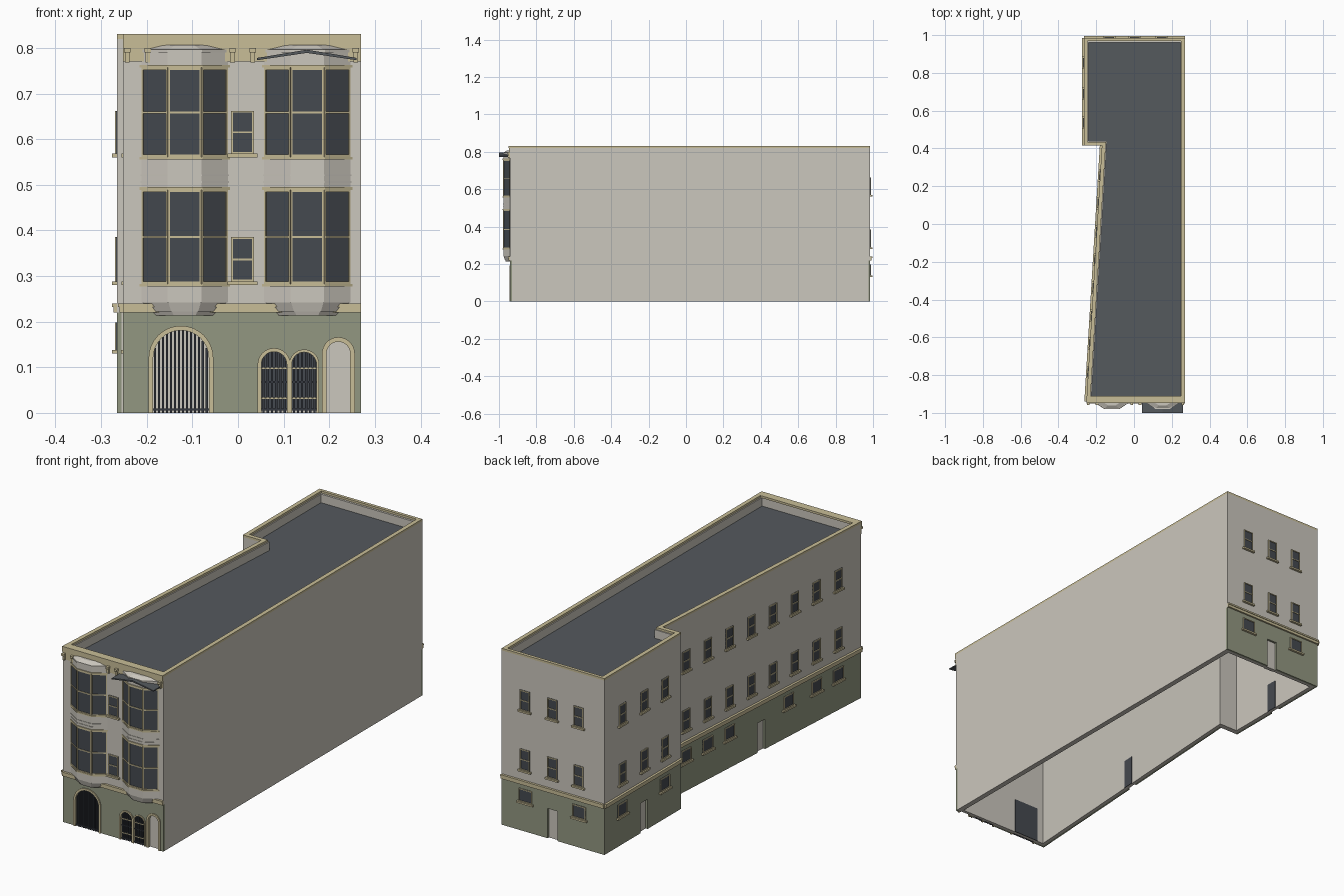
import bpy, bmesh, math
from mathutils import Vector
from mathutils.geometry import intersect_line_line

start_cube = bpy.data.objects.get("Cube")
if start_cube:
    bpy.data.objects.remove(start_cube, do_unlink=True)


def material(name, rgb):
    m = bpy.data.materials.new(name)
    m.use_nodes = True
    m.diffuse_color = (*rgb, 1)
    m.node_tree.nodes["Principled BSDF"].inputs["Base Color"].default_value = (*rgb, 1)
    return m


STONE = material("pale_stone", (0.60, 0.57, 0.51))
GREEN = material("sage_green", (0.29, 0.31, 0.22))
CREAM = material("cream_trim", (0.58, 0.51, 0.31))
ROOF = material("slate_roof", (0.09, 0.10, 0.11))
GLASS = material("dark_glass", (0.06, 0.068, 0.08))
IRON = material("dark_iron", (0.035, 0.04, 0.05))

parts = {}


def prism(name, mat, bottom, top):
    """Add a closed solid between two matching outlines to a named part."""
    bm = parts.setdefault((name, mat), bmesh.new())
    lo = [bm.verts.new(p) for p in bottom]
    hi = [bm.verts.new(p) for p in top]
    bm.faces.new(lo[::-1])
    bm.faces.new(hi)
    for i in range(len(lo)):
        j = (i + 1) % len(lo)
        bm.faces.new((lo[i], lo[j], hi[j], hi[i]))


def column(name, mat, outline, z0, z1, outline_top=None):
    prism(name, mat, [(p[0], p[1], z0) for p in outline],
          [(p[0], p[1], z1) for p in outline_top or outline])


class Wall:
    """Wall plane from p to q: u runs along it, d points outwards."""
    def __init__(self, p, q):
        self.p, self.t = Vector(p), Vector(q) - Vector(p)
        self.length = self.t.length
        self.t.normalize()
        self.n = Vector((self.t.y, -self.t.x))

    def at(self, u, d, z):
        v = self.p + self.t * u + self.n * d
        return (v.x, v.y, z)

    def shape(self, name, mat, uz, d0, d1):
        prism(name, mat, [self.at(u, d0, z) for u, z in uz],
              [self.at(u, d1, z) for u, z in uz])

    def box(self, name, mat, u0, u1, z0, z1, d0, d1):
        self.shape(name, mat, [(u0, z0), (u1, z0), (u1, z1), (u0, z1)], d0, d1)

    def window(self, name, u, z0, z1, w, rail=True):
        a, b, f = u - w / 2, u + w / 2, 0.004
        self.box(name + "_glass", GLASS, a, b, z0, z1, 0, 0.002)
        for x in (a, b - f):
            self.box(name + "_frames", CREAM, x, x + f, z0, z1, 0, 0.005)
        rails = [z0, z1 - f] + ([(z0 + z1 - f) / 2] if rail else [])
        for z in rails:
            self.box(name + "_frames", CREAM, a, b, z, z + f, 0, 0.005)
        self.box(name + "_sills", CREAM, a - 0.008, b + 0.008, z0 - 0.008, z0, 0, 0.011)


# Footprint with a tapered side and a rear step
foot = [(0.27, -0.94), (0.27, 0.985), (-0.265, 0.985),
        (-0.265, 0.415), (-0.17, 0.415), (-0.252, -0.94)]
right, back, rear_left, step, left, front = [
    Wall(foot[i], foot[(i + 1) % 6]) for i in range(6)]
walls = [right, back, rear_left, step, left, front]


def inset(dists):
    pts = []
    for i in range(6):
        a, b = walls[i - 1], walls[i]
        la = [Vector(a.at(u, -dists[i - 1], 0)) for u in (0, 1)]
        lb = [Vector(b.at(u, -dists[i], 0)) for u in (0, 1)]
        pts.append(intersect_line_line(*la, *lb)[0])
    return pts


def ring(name, mat, outer, inner, z0, z1):
    o, n = inset(outer), inset(inner)
    for i in range(6):
        j = (i + 1) % 6
        column(name, mat, [o[i], o[j], n[j], n[i]], z0, z1)


SKIN = 0.01
inner = [0.025] * 6
ring("ground_walls", STONE, [0, SKIN, SKIN, 0, SKIN, SKIN], inner, 0, 0.22)
ring("upper_walls", STONE, [0] * 6, inner, 0.22, 0.82)
ring("parapet_cap", CREAM, [0, 0, 0, 0, 0, -0.008], [0.02, 0.015, 0.02, 0.02, 0.02, 0.03], 0.82, 0.83)
column("roof", ROOF, inset([0.02] * 6), 0.77, 0.78)

# Green ground floor cladding and the cream band above it
skins = {"back": back, "rear_left": rear_left, "left": left, "front": front}
for key, wall in skins.items():
    wall.box(key + "_base", GREEN, 0, wall.length, 0, 0.22, -SKIN, 0)
    wall.box("band", CREAM, 0, wall.length, 0.22, 0.24, -0.002, 0.008)
    wall.box("band", CREAM, 0, wall.length, 0.232, 0.24, -0.002, 0.011)


# Arched openings along the front
def arch(c, r, spring, foot_z=0.0, n=16):
    curve = [(c - r * math.cos(math.pi * i / n), spring + r * math.sin(math.pi * i / n))
             for i in range(n + 1)]
    return [(c - r, foot_z)] + curve + [(c + r, foot_z)]


def fx(x):
    return x - foot[5][0]


def grille(c, r, spring, count, low):
    for i in range(count):
        off = r * (2 * (i + 0.5) / count - 1)
        top = spring + math.sqrt(r * r - off * off)
        front.box("iron_bars", IRON, c + off - 0.0024, c + off + 0.0024, low, top, -0.007, -0.001)
    front.box("iron_bars", IRON, c - r, c + r, 0.005, 0.01, -0.008, 0)


for x, r_out, r_in, spring, bars in [(-0.125, 0.071, 0.061, 0.12, 14), (0.079, 0.036, 0.028, 0.106, 6),
                                     (0.145, 0.033, 0.027, 0.106, 6), (0.22, 0.036, 0.026, 0.13, 0)]:
    c = fx(x)
    o, n = arch(c, r_out, spring), arch(c, r_in, spring)
    for i in range(len(o) - 1):
        front.shape("arch_trim", CREAM, [o[i], o[i + 1], n[i + 1], n[i]], -SKIN, 0.005)
    front.shape("front_cutter", None, arch(c, r_in + 0.002, spring, -0.02), -0.03, 0.02)
    if bars:
        grille(c, r_in, spring, bars, 0)
    if bars == 6:
        front.shape("arch_glass", GLASS, arch(c, r_in, spring, 0.01), -SKIN, -0.008)
        for z in (0.03, 0.096):
            front.box("arch_rails", CREAM, c - r_in, c + r_in, z, z + 0.004, -0.008, -0.0005)
        front.box("iron_bars", IRON, c - r_in, c + r_in, 0.066, 0.07, -0.008, 0)
front.box("inner_door_panels", GLASS, fx(-0.19), fx(-0.06), 0, 0.17, -0.028, -0.025)

# Side and back doors sunk into the cladding
for key, u in (("back", 0.265), ("rear_left", 0.295), ("left", 0.675)):
    skins[key].box(key + "_cutter", None, u - 0.026, u + 0.026, -0.02, 0.14, -0.03, 0.02)
    skins[key].box("inner_door_panels", GLASS, u - 0.026, u + 0.026, 0, 0.14, -0.028, -0.025)

# Side and back windows
FLOORS = ((0.288, 0.385), (0.568, 0.662))
columns_u = {"back": [0.122, 0.265, 0.402], "rear_left": [0.132, 0.295, 0.449],
             "left": [0.158 + 0.149 * i for i in range(8)], "front": [fx(0.01)]}
for key, us in columns_u.items():
    for u in us:
        for z0, z1 in FLOORS:
            skins[key].window("sash_window", u, z0, z1, 0.05)
low_u = {"back": [0.125, 0.405], "rear_left": [0.132, 0.449],
         "left": [0.158, 0.307, 0.456, 0.86, 1.052, 1.201]}
for key, us in low_u.items():
    for u in us:
        skins[key].window("low_window", u, 0.138, 0.198, 0.068, rail=False)


# Two canted bays
def bay_outline(cx, s, grow=0.0):
    w, f, d = 0.095 * s + grow, 0.037 * s + grow / 2, 0.036 * s + grow
    y = foot[0][1]
    return [(cx - w, y), (cx - f, y - d), (cx + f, y - d), (cx + w, y)]


for cx in (-0.117, 0.152):
    def bay(name, mat, z0, z1, s0=1.0, s1=1.0, grow=0.0):
        column(name, mat, bay_outline(cx, s0, grow), z0, z1, bay_outline(cx, s1, grow))
    bay("bay_corbel", STONE, 0.214, 0.222, 0.66, 0.74)
    bay("bay_corbel", STONE, 0.222, 0.242, 0.8, 0.96)
    bay("bay_body", STONE, 0.242, 0.28)
    bay("bay_body", STONE, 0.492, 0.558)
    bay("bay_body", STONE, 0.76, 0.79)
    bay("bay_cap", STONE, 0.79, 0.796, grow=0.003)
    bay("bay_cap", STONE, 0.796, 0.806, 0.97, 0.55)
    for z in (0.504, 0.519):
        bay("bay_ledges", STONE, z, z + 0.004, grow=0.002)
    for z0, z1 in ((0.28, 0.492), (0.558, 0.76)):
        bay("bay_glass", GLASS, z0, z1, 0.98, 0.98)
        for z in (z0 - 0.003, z1 - 0.003):
            bay("bay_trim", CREAM, z, z + 0.006, grow=0.004)
        pts = bay_outline(cx, 0.98)
        mid = (z0 + z1) / 2
        for p, q in zip(pts, pts[1:]):
            face = Wall(p, q)
            for u in (0, face.length - 0.004):
                face.box("bay_frames", CREAM, u, u + 0.004, z0, z1, -0.002, 0.003)
            for z in (z0 + 0.003, mid - 0.003, z1 - 0.008):
                face.box("bay_frames", CREAM, 0, face.length, z, z + 0.005, -0.002, 0.003)

# Frieze, brackets and the gabled hood over one bay
front.box("frieze", CREAM, 0, front.length, 0.77, 0.82, -0.002, 0.004)
front.box("frieze", CREAM, 0, front.length, 0.805, 0.82, -0.002, 0.007)
for x in (-0.243, -0.198, -0.012, 0.032, 0.258):
    front.box("brackets", CREAM, fx(x) - 0.005, fx(x) + 0.005, 0.768, 0.8, 0, 0.012)
    front.box("brackets", CREAM, fx(x) - 0.007, fx(x) + 0.007, 0.79, 0.8, 0, 0.018)
for side in (-1, 1):
    a, b = fx(0.151), fx(0.151 + side * 0.109)
    front.shape("gabled_hood", ROOF, [(a, 0.789), (a, 0.796), (b, 0.778), (b, 0.773)], 0, 0.06)

# Turn the gathered parts into objects
made = {}
for (name, mat), bm in parts.items():
    bmesh.ops.recalc_face_normals(bm, faces=bm.faces)
    mesh = bpy.data.meshes.new(name)
    bm.to_mesh(mesh)
    bm.free()
    if mat:
        mesh.materials.append(mat)
    made[name] = bpy.data.objects.new(name, mesh)
    bpy.context.collection.objects.link(made[name])

# Cut the door and arch openings
for key in skins:
    base, cutter = made[key + "_base"], made[key + "_cutter"]
    cutter.hide_render = True
    mod = base.modifiers.new("openings", "BOOLEAN")
    mod.operation, mod.object, mod.solver = "DIFFERENCE", cutter, "EXACT"
    bpy.context.view_layer.objects.active = base
    bpy.ops.object.modifier_apply(modifier=mod.name)
    bpy.data.objects.remove(cutter, do_unlink=True)
